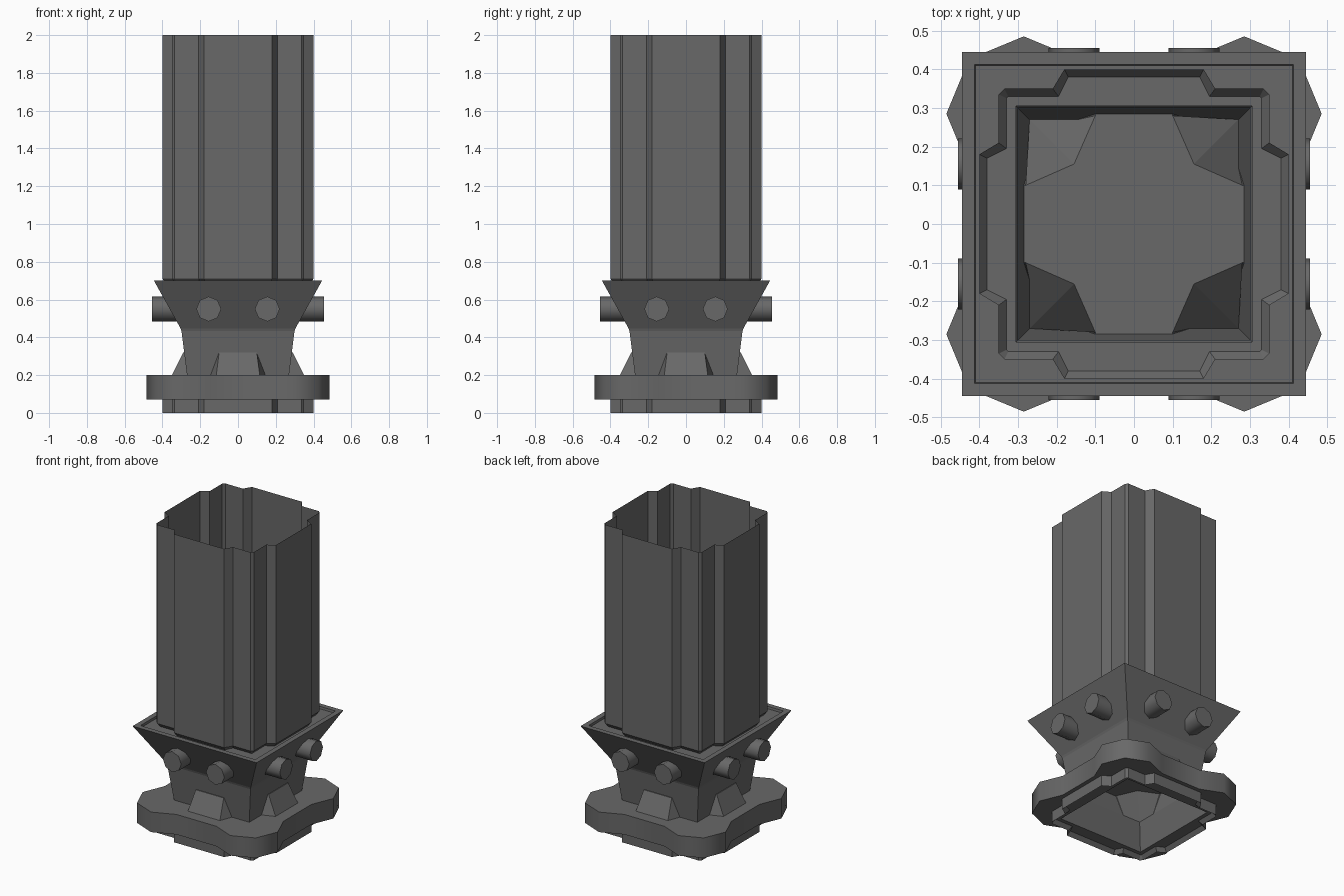
import bpy
import bmesh
from math import pi, sin, cos, radians
from mathutils import Vector

cube = bpy.data.objects.get("Cube")
if cube:
    bpy.data.objects.remove(cube, do_unlink=True)

metal = bpy.data.materials.new("dark grey metal")
metal.use_nodes = True
GREY = (0.14, 0.14, 0.14, 1)
metal.diffuse_color = GREY
metal.node_tree.nodes["Principled BSDF"].inputs["Base Color"].default_value = GREY


def around(quarter):
    """Repeat a quarter outline four times about the z axis."""
    pts = list(quarter)
    for _ in range(3):
        quarter = [(-y, x) for x, y in quarter]
        pts += quarter
    return pts


def square(h):
    return around([(h, h)])


def ring(bm, pts, z):
    return [bm.verts.new((x, y, z)) for x, y in pts]


def skin(bm, rings):
    """Join rings of equal length with quads."""
    for a, b in zip(rings, rings[1:]):
        n = len(a)
        for i in range(n):
            j = (i + 1) % n
            bm.faces.new((a[i], a[j], b[j], b[i]))


def plate(bm, outer, inner):
    """Flat plate between two rings of any length."""
    edges = []
    for loop in (outer, inner):
        for i, v in enumerate(loop):
            w = loop[(i + 1) % len(loop)]
            edges.append(bm.edges.get((v, w)) or bm.edges.new((v, w)))
    bmesh.ops.triangle_fill(bm, use_beauty=True, edges=edges)


def finish(name, bm, smooth=None):
    bmesh.ops.recalc_face_normals(bm, faces=bm.faces[:])
    mesh = bpy.data.meshes.new(name)
    bm.to_mesh(mesh)
    bm.free()
    obj = bpy.data.objects.new(name, mesh)
    bpy.context.collection.objects.link(obj)
    mesh.materials.append(metal)
    if smooth:
        bpy.ops.object.select_all(action="DESELECT")
        obj.select_set(True)
        bpy.context.view_layer.objects.active = obj
        bpy.ops.object.shade_smooth_by_angle(angle=radians(smooth))
    return obj


# Stepped outlines shared by the shaft and the foot
shaft_line = around([(.40, -.18), (.40, .18), (.35, .21),
                     (.35, .335), (.335, .35), (.21, .35)])
inset_line = around([(.38, -.17), (.38, .17), (.33, .195),
                     (.33, .325), (.325, .33), (.195, .33)])

# Open thin shaft with a chamfered lower end
bm = bmesh.new()
skin(bm, [ring(bm, shaft_line, 2), ring(bm, shaft_line, .71),
          ring(bm, inset_line, .685)])
finish("shaft", bm)

# Tapered neck, flared collar and the recessed seat of the shaft
bm = bmesh.new()
skin(bm, [ring(bm, square(h), z) for h, z in (
    (.27, .20), (.30, .44), (.445, .70), (.412, .70),
    (.41, .685), (.305, .685), (.305, .45), (.298, .43))])
finish("neck_collar", bm)

# Raised cross block with sloping notches in its corners
bm = bmesh.new()
low = ring(bm, around([(.35, -.115), (.35, .115), (.27, .145),
                       (.27, .27), (.145, .27)]), .20)
high = ring(bm, around([(.29, -.10), (.29, .10), (.28, .10),
                        (.155, .155), (.10, .28)]), .32)
skin(bm, [low, high])
bm.faces.new(high)
finish("cross_block", bm)

# Flange with an eight-sided lobe on each corner
lobe = [(.285 + .2 * cos(k * pi / 4), .285 + .2 * sin(k * pi / 4))
        for k in range(-1, 4)]
flange_line = around(lobe)
bm = bmesh.new()
top, bottom = ring(bm, flange_line, .20), ring(bm, flange_line, .07)
skin(bm, [top, bottom])
plate(bm, top, ring(bm, square(.27), .20))
plate(bm, bottom, ring(bm, inset_line, .07))
finish("flange", bm, 50)

# Foot ring with a recessed plate and an open square well
bm = bmesh.new()
edge = ring(bm, inset_line, .025)
skin(bm, [ring(bm, shaft_line, .07), ring(bm, shaft_line, 0), edge])
well = ring(bm, square(.305), .025)
plate(bm, edge, well)
skin(bm, [well, ring(bm, square(.27), .20)])
finish("foot", bm)

# Two pins on every side of the collar
for side, name in enumerate(("right", "back", "left", "front")):
    angle = side * pi / 2
    out = Vector((cos(angle), sin(angle), 0))
    across = Vector((-sin(angle), cos(angle), 0))
    for number, offset in enumerate((-.155, .155), 1):
        bm = bmesh.new()
        start = ring(bm, [(0, 0)] * 8, 0)
        end = ring(bm, [(0, 0)] * 8, 0)
        for loop, reach in ((start, .315), (end, .455)):
            for k, v in enumerate(loop):
                a = k * pi / 4
                v.co = (out * reach + across * (offset + .066 * cos(a))
                        + Vector((0, 0, .55 + .066 * sin(a))))
        skin(bm, [start, end])
        bm.faces.new(end)
        finish(f"collar_pin_{name}_{number}", bm, 50)
